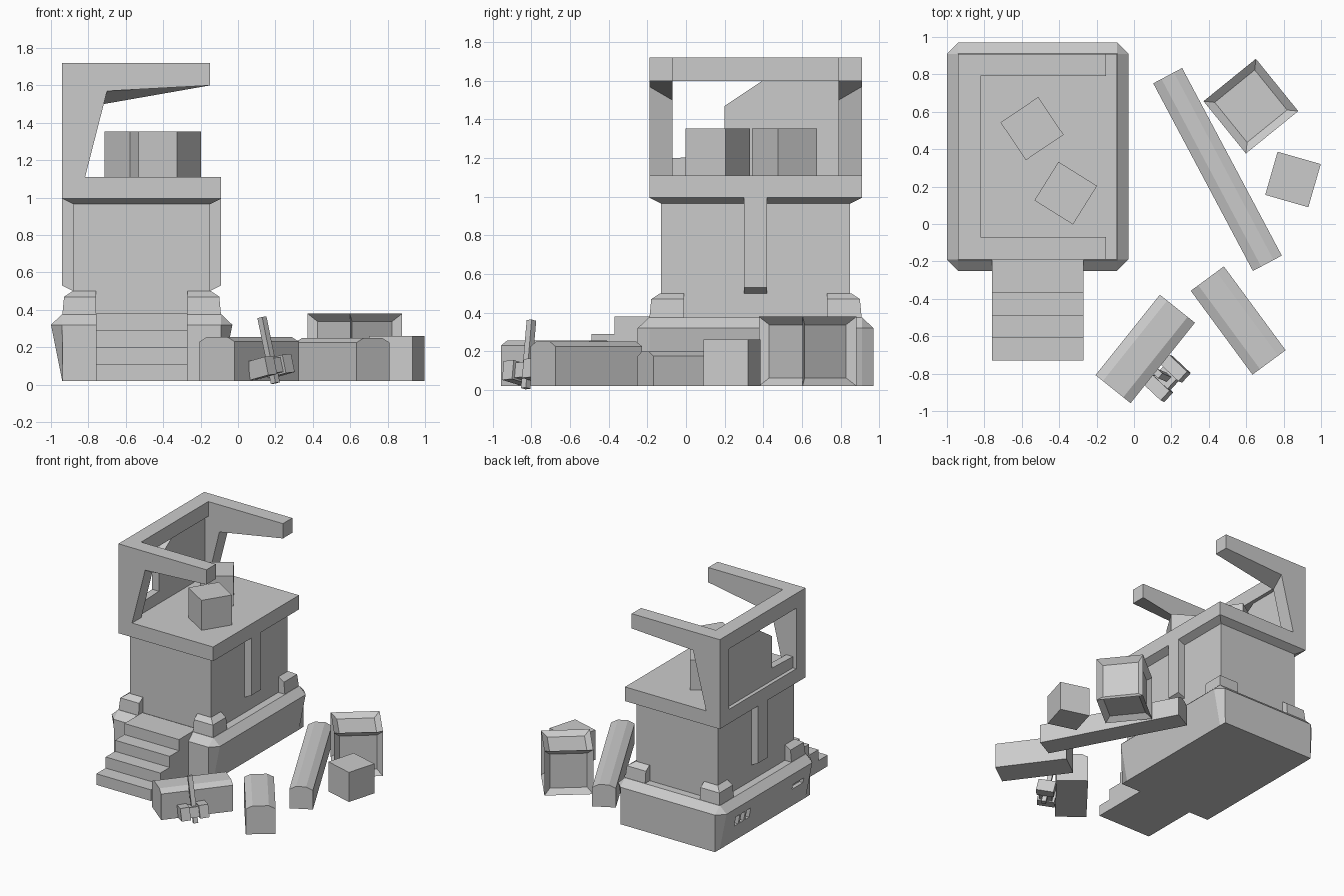
import bpy, bmesh
from math import radians, atan2, hypot
from mathutils import Vector, Matrix

if "Cube" in bpy.data.objects:
    bpy.data.objects.remove(bpy.data.objects["Cube"])


def finish(name, bm):
    bmesh.ops.remove_doubles(bm, verts=bm.verts, dist=0.0005)
    bmesh.ops.recalc_face_normals(bm, faces=bm.faces)
    me = bpy.data.meshes.new(name)
    bm.to_mesh(me)
    bm.free()
    ob = bpy.data.objects.new(name, me)
    bpy.context.collection.objects.link(ob)
    return ob


def loft(name, rings):
    """Skin between closed rings of equal point count and cap both ends."""
    bm = bmesh.new()
    rows = [[bm.verts.new(p) for p in r] for r in rings]
    n = len(rings[0])
    for a, b in zip(rows, rows[1:]):
        for i in range(n):
            bm.faces.new((a[i], a[(i + 1) % n], b[(i + 1) % n], b[i]))
    bm.faces.new(rows[0][::-1])
    bm.faces.new(rows[-1])
    return finish(name, bm)


def rect(x0, x1, y0, y1, z):
    return [(x0, y0, z), (x1, y0, z), (x1, y1, z), (x0, y1, z)]


def box(name, x0, x1, y0, y1, z0, z1):
    return loft(name, [rect(x0, x1, y0, y1, z0), rect(x0, x1, y0, y1, z1)])


CX, CY = -0.515, 0.36  # centre of the tower


# Flared plinth with cut corners
def octagon(x, y, cx, cy, z):
    pts = [(-x + cx, -y), (x - cx, -y), (x, -y + cy), (x, y - cy),
           (x - cx, y), (-x + cx, y), (-x, y - cy), (-x, -y + cy)]
    return [(CX + a, CY + b, z) for a, b in pts]


plinth = loft("plinth", [octagon(0.425, 0.61, 0.002, 0.06, 0.02),
                         octagon(0.485, 0.61, 0.06, 0.06, 0.32),
                         octagon(0.427, 0.552, 0.002, 0.002, 0.375)])

# Shallow vents cut into the left side of the plinth
for i, (y, w, h) in enumerate([(0.74, 0.05, 0.08), (0.67, 0.05, 0.08),
                               (0.60, 0.05, 0.08), (-0.04, 0.14, 0.04)]):
    cutter = box(f"vent_cutter_{i}", -1.1, -0.94, y - w / 2, y + w / 2, 0.2 - h / 2, 0.2 + h / 2)
    cutter.hide_render = True
    cutter.hide_set(True)
    mod = plinth.modifiers.new("vent", 'BOOLEAN')
    mod.operation = 'DIFFERENCE'
    mod.object = cutter
    mod.solver = 'EXACT'

# Steps up to the plinth
steps = [(-0.73, 0.02), (-0.73, 0.11), (-0.61, 0.11), (-0.61, 0.20), (-0.49, 0.20),
         (-0.49, 0.29), (-0.37, 0.29), (-0.37, 0.38), (-0.14, 0.38), (-0.14, 0.02)]
loft("steps", [[(x, y, z) for y, z in steps] for x in (-0.76, -0.27)])

# Tower body and roof slab
box("tower_body", -0.88, -0.15, -0.13, 0.85, 0.36, 0.99)
loft("roof_slab", [rect(-0.88, -0.15, -0.13, 0.85, 0.965),
                   rect(-0.94, -0.09, -0.19, 0.91, 0.995),
                   rect(-0.94, -0.09, -0.19, 0.91, 1.11)])

# Side pilasters and corner feet, mirrored about the tower centre
for sx, side in ((-1, "left"), (1, "right")):
    prof = [(0.35, 0.50), (0.365, 0.50), (0.425, 0.53), (0.425, 1.0), (0.35, 1.0)]
    loft(f"pilaster_{side}", [[(CX + sx * a, y, z) for a, z in prof] for y in (0.30, 0.42)])
    for sy, end in ((-1, "front"), (1, "back")):
        def foot(x0, x1, y0, y1, z):
            return [(CX + sx * x, CY + sy * y, z)
                    for x, y in ((x0, y0), (x1, y0), (x1, y1), (x0, y1))]
        top = foot(0.245, 0.415, 0.37, 0.54, 0.47)
        loft(f"corner_foot_{end}_{side}", [foot(0.245, 0.425, 0.37, 0.55, 0.365), top,
                                           foot(0.245, 0.37, 0.37, 0.495, 0.50)])


# Overhead frame: two braced arms joined by a beam
def arm(kx, kz, y):
    return [(x, y, z) for x, z in ((-0.94, 1.10), (-0.82, 1.10), (kx, kz),
                                   (-0.15, 1.60), (-0.15, 1.72), (-0.94, 1.72))]


for name, outer, inner in (("front", -0.19, -0.07), ("back", 0.91, 0.79)):
    loft(f"frame_arm_{name}", [arm(-0.70, 1.57, outer), arm(-0.72, 1.50, inner)])
box("frame_beam", -0.94, -0.82, -0.08, 0.80, 1.60, 1.72)

# Broken wall panel set inside the frame
wall = [(-0.08, 1.10), (-0.08, 1.20), (0.20, 1.21), (0.20, 1.47),
        (0.41, 1.61), (0.80, 1.61), (0.80, 1.10)]
loft("broken_wall", [[(x, y, z) for y, z in wall] for x in (-0.91, -0.85)])


# Crates, the large one with recessed panels
def crate(name, x, y, z, size, angle, border=0, depth=0):
    bm = bmesh.new()
    bmesh.ops.create_cube(bm, size=size)
    if border:
        bmesh.ops.inset_individual(bm, faces=bm.faces[:], thickness=border, depth=-depth)
    bm.transform(Matrix.Translation((x, y, z + size / 2)) @ Matrix.Rotation(radians(angle), 4, 'Z'))
    finish(name, bm)


crate("roof_crate_back", -0.545, 0.51, 1.11, 0.243, 34)
crate("roof_crate_front", -0.365, 0.165, 1.11, 0.243, -32)
crate("ground_crate_large", 0.625, 0.63, 0.02, 0.36, 39, 0.06, 0.035)
crate("ground_crate_small", 0.85, 0.238, 0.02, 0.24, -16)


# Fallen timbers: box section with softened top edges
def timber(name, start, end, width, height):
    a, b = Vector(start), Vector(end)
    side = Vector((-(b - a).y, (b - a).x)).normalized()
    w = width / 2
    prof = [(-w, 0.02), (w, 0.02), (w, height - 0.025), (w - 0.05, height),
            (-w + 0.05, height), (-w, height - 0.025)]
    loft(name, [[(*(p + side * s), z) for s, z in prof] for p in (a, b)])


timber("long_beam", (0.18, 0.793), (0.713, -0.21), 0.175, 0.20)
timber("short_beam_right", (0.392, -0.292), (0.722, -0.74), 0.22, 0.25)
timber("short_beam_left", (0.232, -0.453), (-0.112, -0.883), 0.24, 0.255)

# Hammer leaning on the timber: handle along its axis, collared head across it
foot_pt, tip = Vector((0.20, -0.83, 0.008)), Vector((0.128, -0.80, 0.36))
up = (tip - foot_pt).normalized()
along = Vector((0.65, 0.75, 0.2))
along = (along - up * along.dot(up)).normalized()
across = up.cross(along)
rot = Matrix((along, across, up)).transposed().to_4x4()


def hammer_part(name, centre, size):
    bm = bmesh.new()
    bmesh.ops.create_cube(bm, size=1)
    bm.transform(Matrix.Translation(centre) @ rot @ Matrix.Diagonal((*size, 1)))
    finish(name, bm)


head = Vector((0.175, -0.825, 0.095))
hammer_part("hammer_handle", (foot_pt + tip) / 2, (0.035, 0.035, (tip - foot_pt).length))
hammer_part("hammer_neck", head, (0.12, 0.10, 0.08))
for i, s in enumerate((-1, 1)):
    hammer_part(f"hammer_face_{i}", head + along * s * 0.07, (0.07, 0.135, 0.10))
